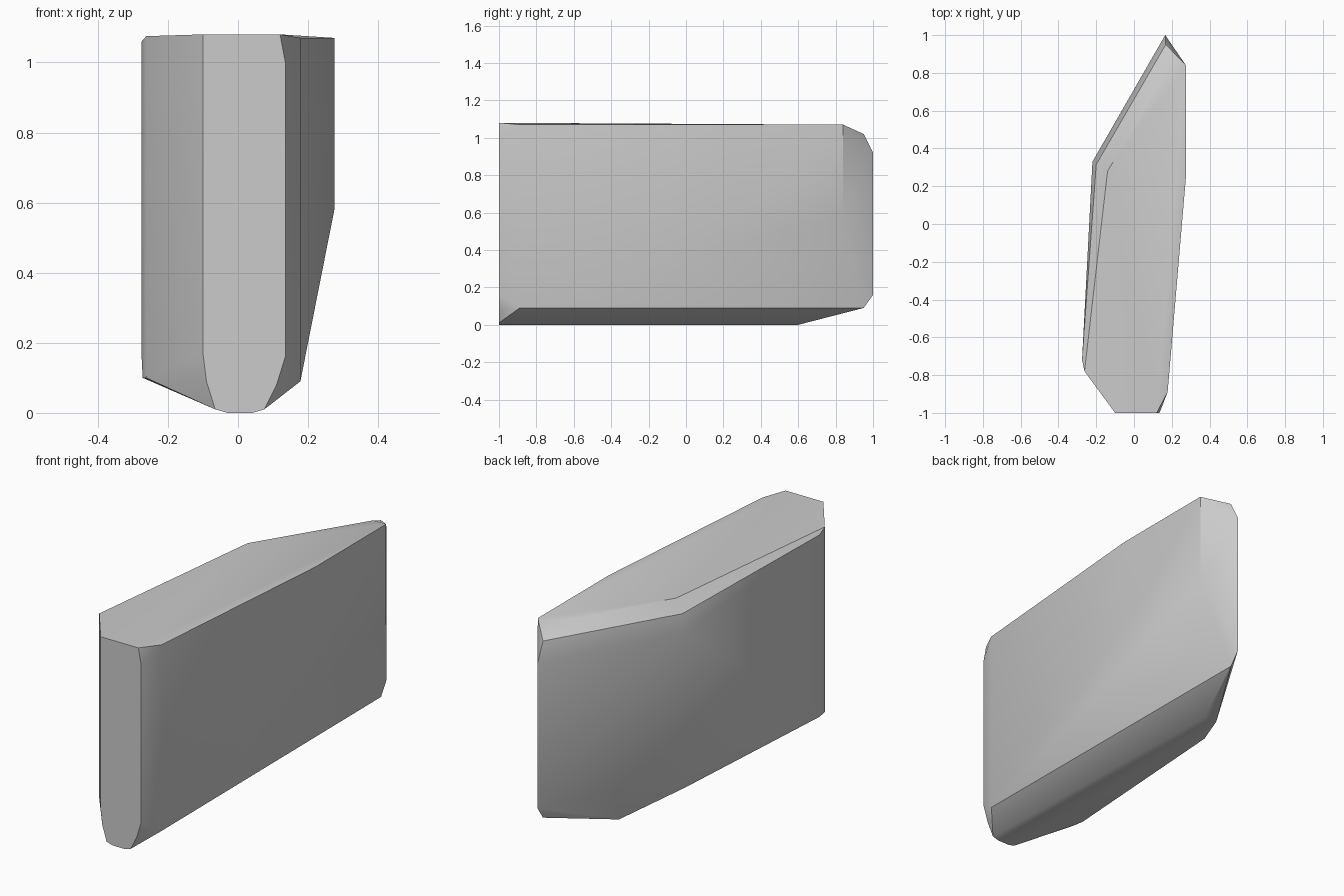
import bpy
import bmesh
import math

default_cube = bpy.data.objects.get("Cube")
if default_cube:
    bpy.data.objects.remove(default_cube, do_unlink=True)


def make_material(name, colour):
    material = bpy.data.materials.new(name)
    material.use_nodes = True
    material.diffuse_color = colour
    material.node_tree.nodes["Principled BSDF"].inputs["Base Color"].default_value = colour
    return material


def convex_block(name, points, material):
    """Wrap the corner points in a closed convex skin."""
    bm = bmesh.new()
    for point in points:
        bm.verts.new(point)
    hull = bmesh.ops.convex_hull(bm, input=bm.verts[:])
    loose = [v for v in bm.verts if not v.link_faces]
    bmesh.ops.delete(bm, geom=loose, context="VERTS")
    bmesh.ops.dissolve_limit(bm, angle_limit=math.radians(1),
                             verts=bm.verts[:], edges=bm.edges[:])
    bmesh.ops.recalc_face_normals(bm, faces=bm.faces[:])
    mesh = bpy.data.meshes.new(name)
    bm.to_mesh(mesh)
    bm.free()
    mesh.materials.append(material)
    block = bpy.data.objects.new(name, mesh)
    bpy.context.collection.objects.link(block)
    return block


# upright corner edges: x, y, lower z, upper z
uprights = [
    (-.10, -1, .17, 1.08),
    (.135, -1, .16, 1.0),
    (.178, -.89, .09, 1.07),
    (.275, .25, .58, 1.07),
    (.275, .84, .58, 1.07),
    (.165, 1, .16, .92),
    (-.22, .33, .16, .93),
    (-.275, -.72, .16, 1.06),
    (-.262, -.78, .1, 1.075),
]
corners = []
for x, y, low, high in uprights:
    corners += [(x, y, low), (x, y, high)]

# rounded top rim
corners += [
    (.12, -1, 1.08), (.2, .84, 1.07), (-.14, .28, 1.073),
    (.168, .95, 1.02), (-.2, .315, 1.02),
]

# keel: front end, flat strip and the lifted tail
corners += [
    (-.09, -1, .09), (-.065, -1, .01), (-.03, -1, 0),
    (.04, -1, 0), (.075, -1, .01), (.11, -1, .08),
    (-.03, .6, 0), (.04, .6, 0),
    (.168, .95, .09), (-.205, .3, .1), (-.272, -.72, .1),
]

grey = make_material("plain grey", (.6, .6, .6, 1))
block = convex_block("faceted_block", corners, grey)

# soft shading over the shallow facets, crisp elsewhere
bpy.ops.object.select_all(action="DESELECT")
block.select_set(True)
bpy.context.view_layer.objects.active = block
bpy.ops.object.shade_smooth_by_angle(angle=math.radians(30))
